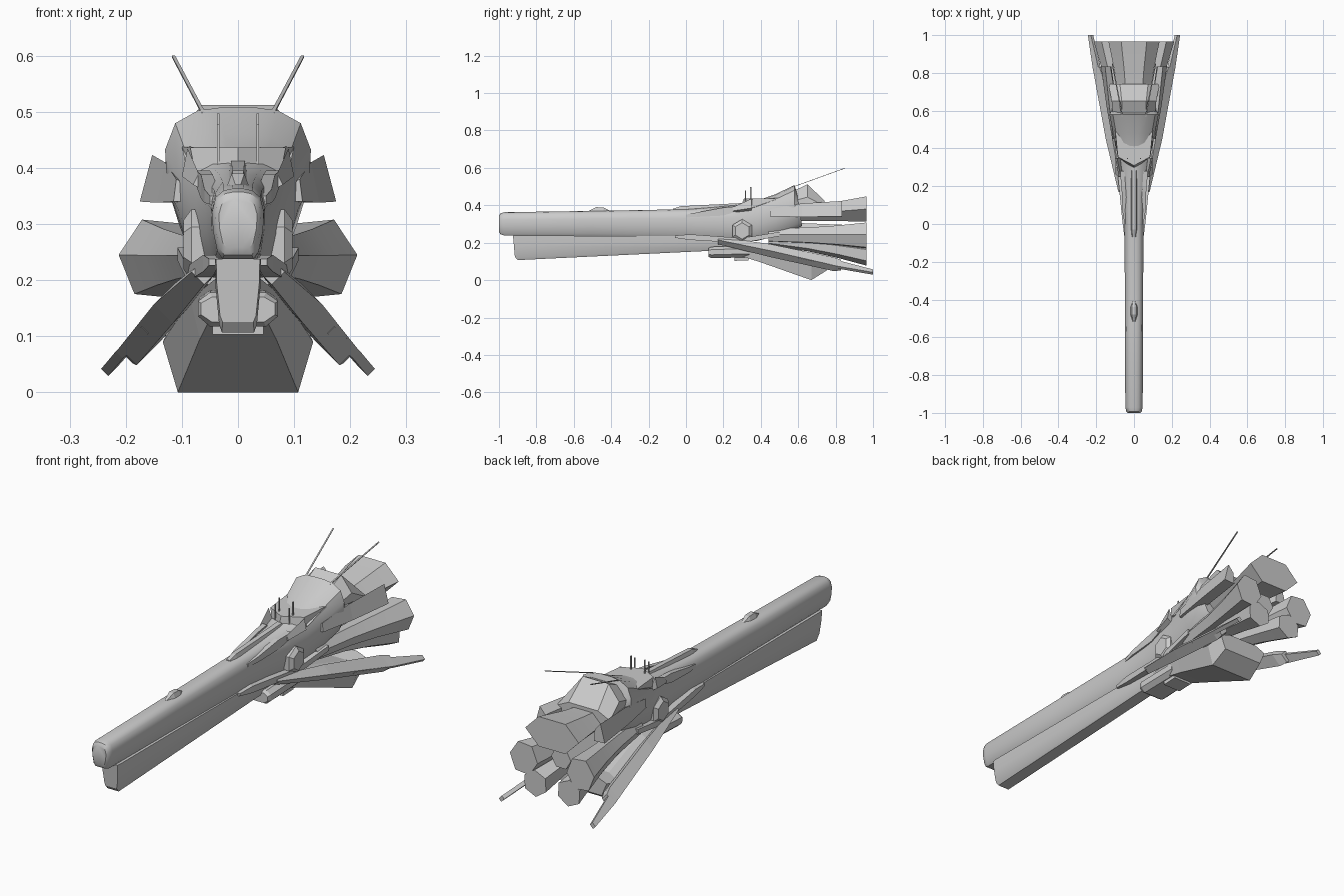
import bpy, bmesh, math
from mathutils import Vector

if "Cube" in bpy.data.objects:
    bpy.data.objects.remove(bpy.data.objects["Cube"])


def mesh(name, bm, smooth=0):
    bmesh.ops.recalc_face_normals(bm, faces=bm.faces)
    me = bpy.data.meshes.new(name)
    bm.to_mesh(me)
    bm.free()
    ob = bpy.data.objects.new(name, me)
    bpy.context.collection.objects.link(ob)
    if smooth:
        bpy.ops.object.select_all(action='DESELECT')
        ob.select_set(True)
        bpy.context.view_layer.objects.active = ob
        bpy.ops.object.shade_smooth_by_angle(angle=math.radians(smooth))
    return ob


def loft(name, rings, smooth=0):
    """Skin equal-length rings of (x, y, z) points and cap both ends."""
    bm = bmesh.new()
    vs = [[bm.verts.new(p) for p in r] for r in rings]
    n = len(vs[0])
    for a, b in zip(vs, vs[1:]):
        for i in range(n):
            j = (i + 1) % n
            bm.faces.new((a[i], a[j], b[j], b[i]))
    bm.faces.new(vs[0])
    bm.faces.new(vs[-1])
    return mesh(name, bm, smooth)


def pair(name, rings, smooth=0):
    for s, side in ((1, "right"), (-1, "left")):
        loft(f"{name}_{side}", [[(s * x, y, z) for x, y, z in r] for r in rings], smooth)


def section(prof, y, hw, z0, z1, lean=0):
    """Symmetric ring from a half profile in 0..1; lean shifts the bottom in y."""
    full = prof + [(-x, z) for x, z in reversed(prof)]
    return [(x * hw, y + lean * (1 - z), z0 + z * (z1 - z0)) for x, z in full]


def rect(y, x0, x1, z0, z1):
    return [(x0, y, z0), (x1, y, z0), (x1, y, z1), (x0, y, z1)]


def hexring(y, cx, cz, rx, rz, tilt=0, n=6):
    c, s = math.cos(tilt), math.sin(tilt)
    out = []
    for i in range(n):
        a = 2 * math.pi * i / n
        u, v = rx * math.cos(a), rz * math.sin(a)
        out.append((cx + u * c - v * s, y, cz + u * s + v * c))
    return out


def diamond(y, cx, cz, along, thick):
    """Section of a beam drooping 45 degrees outward."""
    d, n = Vector((.707, 0, -.707)) * along, Vector((.707, 0, .707)) * thick
    c = Vector((cx, y, cz))
    return [tuple(c + d + n), tuple(c + d - n), tuple(c - d - n), tuple(c - d + n)]


# main hull: long rounded barrel widening into the rear body
HULL = [(.22, 1), (.55, .975), (.86, .88), (1, .68), (.97, .4), (.8, .1), (.6, 0), (.2, 0)]
hull = [(-1, .034, .258, .345), (-.992, .041, .245, .357), (-.97, .046, .238, .363),
        (-.5, .048, .236, .37), (0, .05, .228, .379), (.15, .058, .22, .39),
        (.28, .074, .205, .402), (.38, .09, .21, .425), (.48, .11, .235, .46),
        (.58, .13, .272, .508)]
loft("main_hull", [section(HULL, *h) for h in hull]
     + [section(HULL, .6, .115, .29, .45, .02)], 35)

# lower barrel with slanted muzzle
LOW = [(.6, 1), (1, 1), (.97, .6), (.82, .1), (.7, 0)]
loft("lower_barrel", [section(LOW, -.925, .039, .125, .238, .01),
                      section(LOW, -.9, .041, .107, .238),
                      section(LOW, .2, .041, .16, .235),
                      section(LOW, .35, .04, .18, .235)], 30)

# stern collar behind the body
COLLAR = [(.55, 1), (1, .55), (1, 0)]
loft("stern_collar", [section(COLLAR, .56, .112, .36, .47),
                      section(COLLAR, .65, .118, .36, .512),
                      section(COLLAR, .74, .135, .36, .425)])
loft("engine_core", [hexring(.4, 0, .27, .06, .05), hexring(.9, 0, .25, .05, .05)])

# five flared engine bells: (name, start x z, end x z, radii at end, tilt)
BELLS = [("top_bell", (0, .345), (0, .38), .135, .078, 0),
         ("side_bell", (.06, .24), (.143, .238), .07, .077, .1),
         ("low_bell", (.04, .215), (.085, .138), .062, .06, -.6)]
for name, (sx, sz), (ex, ez), rx, rz, tilt in BELLS:
    rings = []
    for t, k in ((0, .5), (.4, .6), (.7, .76), (1, 1)):
        f = t ** 1.25
        rings.append(hexring(.44 + .525 * t, sx + (ex - sx) * f, sz + (ez - sz) * f,
                             rx * k, rz * k, tilt))
    if name == "top_bell":
        loft(name, rings, 25)
    else:
        pair(name, rings, 25)

# rear side fins
pair("rear_fin", [[(.09, .45, .34), (.115, .45, .34), (.11, .45, .38), (.09, .45, .37)],
                  [(.09, .62, .338), (.145, .62, .338), (.13, .62, .41), (.09, .62, .39)],
                  [(.12, .835, .338), (.175, .835, .34), (.153, .835, .423), (.125, .835, .39)]])

# drooping beams and their thin tips
pair("droop_beam", [diamond(.17, .063, .212, .012, .016),
                    diamond(.45, .115, .158, .025, .024),
                    diamond(.79, .175, .085, .03, .022),
                    diamond(.83, .185, .08, .022, .018)])
pair("droop_tip", [diamond(.6, .152, .125, .02, .009), diamond(.82, .196, .082, .022, .009),
                   diamond(1, .23, .043, .011, .009)])

# broad ventral wedge
VENT = [(.6, 1), (1, .75), (.8, 0)]
loft("ventral_wedge", [section(VENT, .18, .04, .165, .215),
                       section(VENT, .4, .085, .095, .19),
                       section(VENT, .67, .134, 0, .12),
                       section(VENT, .75, .125, .05, .13)])

# belly pod and its small foot
POD = [(.7, 1), (1, .75), (1, .3), (.7, 0)]
loft("belly_pod", [section(POD, .12, .066, .125, .17), section(POD, .135, .071, .117, .178),
                   section(POD, .34, .068, .122, .185)])
loft("belly_foot", [rect(.26, -.045, .045, .103, .13), rect(.335, -.045, .045, .106, .13)])

# hexagonal side blisters
def blister(x, r):
    return [(x, .3 + r * math.cos(a), .263 + 1.05 * r * math.sin(a))
            for a in (math.radians(30 + 60 * i) for i in range(6))]
pair("side_blister", [blister(.05, .06), blister(.083, .06), blister(.097, .042)])

# chevron brow plate over the bridge
for s, side in ((1, "right"), (-1, "left")):
    lower = [(0, .29, .385), (s * .075, .35, .385), (s * .09, .37, .39), (0, .42, .4)]
    upper = [(0, .31, .436), (s * .085, .355, .436), (s * .1, .5, .438), (0, .44, .436)]
    loft(f"brow_plate_{side}", [lower, upper])
pair("brow_ear", [[(.06, .25, .36), (.08, .25, .37), (.07, .25, .39)],
                  [(.06, .35, .36), (.1, .35, .385), (.09, .35, .435)]])

# dorsal ridge, shoulder strakes and lower strakes
TOP = [(.6, 1), (1, .3), (1, 0)]
loft("dorsal_ridge", [section(TOP, -.07, .014, .36, .381), section(TOP, -.03, .017, .36, .395),
                      section(TOP, .3, .02, .37, .412)])
pair("shoulder_strake", [rect(0, .035, .05, .335, .35), rect(.06, .035, .06, .338, .362),
                         rect(.2, .045, .066, .345, .388), rect(.28, .05, .075, .37, .395)])
pair("lower_strake", [rect(-.06, .035, .052, .226, .238), rect(.02, .04, .062, .215, .245),
                      rect(.3, .05, .09, .198, .225), rect(.5, .06, .108, .235, .258)])

# sensor bump on the barrel
loft("sensor_bump", [section(TOP, -.52, .008, .36, .37), section(TOP, -.48, .019, .36, .39),
                     section(TOP, -.44, .019, .36, .388), section(TOP, -.41, .01, .36, .372)])

# short masts and long swept antennas
for y, top in ((.318, .478), (.346, .497)):
    pair(f"mast_{int(y * 1000)}", [[(x * .002 + .035, y + w * .003, z)
                                    for x, w in ((-1, -1), (1, -1), (1, 1), (-1, 1))]
                                   for z in (.4, top)])
pair("antenna", [rect(.57, .058, .065, .496, .499), rect(.85, .112, .118, .597, .6)])
